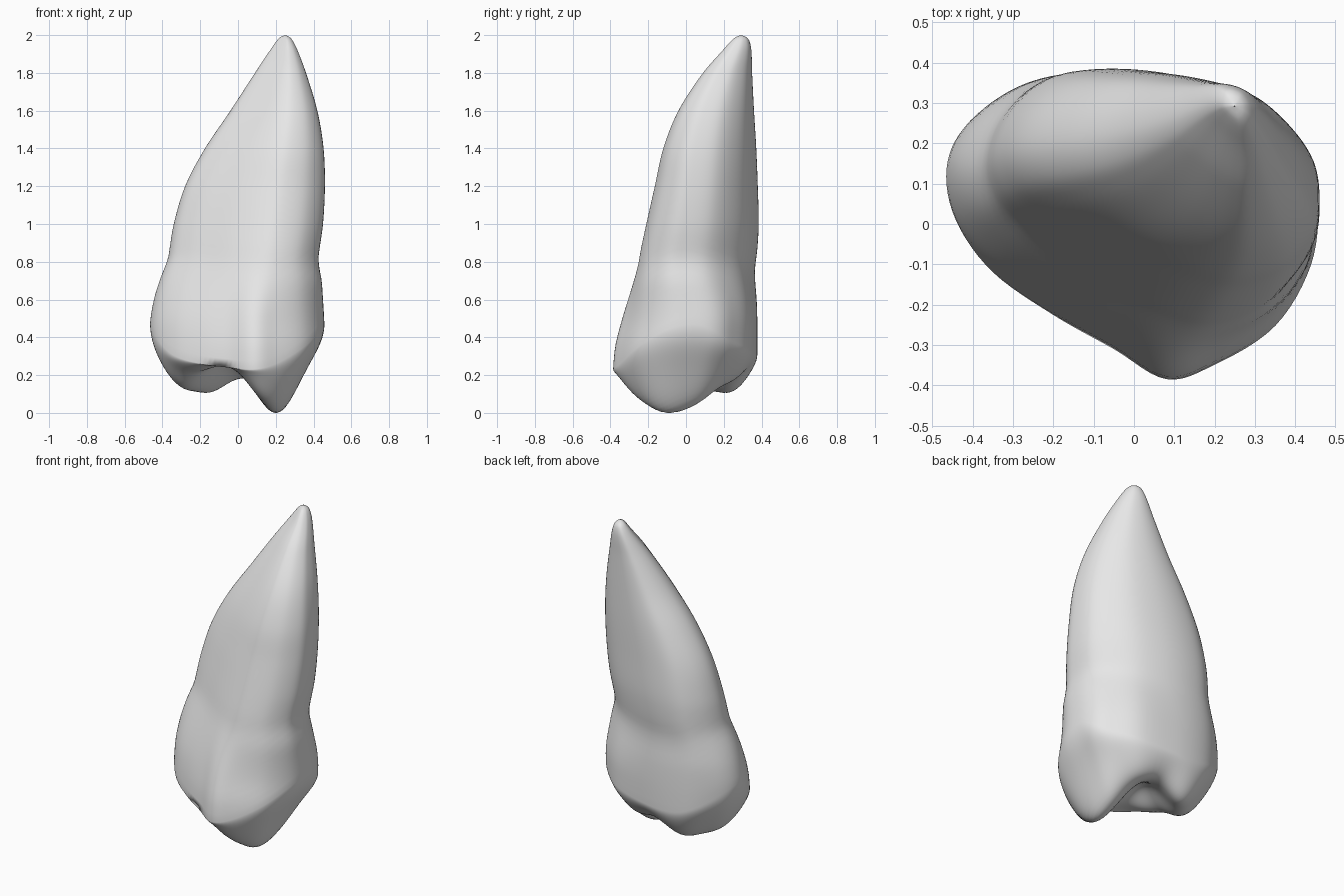
import bpy, bmesh, math
from mathutils import Vector

if "Cube" in bpy.data.objects:
    bpy.data.objects.remove(bpy.data.objects["Cube"], do_unlink=True)

# Crown outline seen from above: x, y, height of the biting rim
CROWN = [
    (.46, .04, .47), (.44, .16, .43), (.37, .25, .38), (.23, .345, .34),
    (0, .385, .31), (-.18, .38, .31), (-.31, .335, .36), (-.42, .24, .44),
    (-.465, .13, .48), (-.44, 0, .41), (-.35, -.12, .31), (-.2, -.225, .26),
    (-.05, -.31, .24), (.08, -.385, .23), (.2, -.35, .26), (.35, -.26, .35),
    (.44, -.12, .44),
]
# Root outline just above the neck, point for point with the crown
ROOT = [
    (.45, .01), (.435, .13), (.36, .235), (.245, .32), (.08, .372), (-.08, .385),
    (-.21, .36), (-.3, .28), (-.34, .18), (-.32, .09), (-.25, .02),
    (-.13, -.06), (0, -.14), (.12, -.195), (.22, -.21), (.345, -.17), (.43, -.08),
]
# Width and depth by height: z, left x, right x, front y, back y
EXTENT = [
    (.2, -.465, .46, -.388, .375), (.35, -.465, .46, -.375, .378),
    (.48, -.465, .457, -.343, .378), (.6, -.445, .45, -.31, .375),
    (.7, -.415, .443, -.28, .367), (.77, -.388, .43, -.258, .366),
    (.82, -.37, .426, -.247, .372), (.87, -.362, .432, -.238, .378),
    (1, -.34, .45, -.21, .385), (1.2, -.28, .46, -.165, .38),
    (1.4, -.175, .453, -.12, .372), (1.6, -.04, .42, -.04, .36),
    (1.8, .09, .36, .09, .35), (1.92, .17, .315, .195, .346),
    (1.97, .205, .29, .24, .335), (1.99, .225, .272, .265, .318),
    (2, .248, .25, .291, .293),
]
# Cusps, ridges and the central pit: x, y, depth, spread in x, spread in y
CUSPS = [(.21, -.12, .26, .11, .15), (-.31, .08, .14, .12, .12),
         (.23, .1, .1, .1, .1), (.14, .27, .08, .1, .08),
         (-.15, .26, .15, .11, .11), (.12, -.3, .08, .08, .08),
         (-.2, -.15, .03, .08, .06), (-.06, 0, -.05, .08, .1)]
FOSSA = .25
STEPS, BODY_RINGS, CAP_RINGS = 6, 60, 30


def smooth_outline(points):
    """Closed Catmull-Rom curve through the points."""
    pts = [Vector(p) for p in points]
    n = len(pts)
    result = []
    for i in range(n):
        a, b, c, d = (pts[(i + k) % n] for k in (-1, 0, 1, 2))
        for s in range(STEPS):
            t = s / STEPS
            result.append(.5 * (2 * b + (c - a) * t
                                + (2 * a - 5 * b + 4 * c - d) * t ** 2
                                + (3 * b - a - 3 * c + d) * t ** 3))
    return result


def normalised(points):
    """Outline scaled to the unit square."""
    xs, ys = [p.x for p in points], [p.y for p in points]
    return [Vector(((p.x - min(xs)) / (max(xs) - min(xs)),
                    (p.y - min(ys)) / (max(ys) - min(ys)))) for p in points]


def extent(z):
    """Smoothly interpolated extent at height z."""
    last = len(EXTENT) - 1
    i = 0
    while i < last - 1 and EXTENT[i + 1][0] < z:
        i += 1
    lo, hi = EXTENT[i], EXTENT[i + 1]
    h = hi[0] - lo[0]
    t = min(max((z - lo[0]) / h, 0), 1)

    def slope(k, col):
        p, q = EXTENT[max(k - 1, 0)], EXTENT[min(k + 1, last)]
        return (q[col] - p[col]) / (q[0] - p[0])

    return [(2 * t**3 - 3 * t**2 + 1) * lo[c] + (3 * t**2 - 2 * t**3) * hi[c]
            + h * ((t**3 - 2 * t**2 + t) * slope(i, c)
                   + (t**3 - t**2) * slope(i + 1, c)) for c in range(1, 5)]


def body_ring(v):
    """Ring on the side wall, from the rim (v = 0) to the root tip (v = 1)."""
    ring = []
    for p, low, high in zip(crown, crown_unit, root_unit):
        z = p.z + v * (2 - p.z)
        x0, x1, y0, y1 = extent(z)
        blend = min(max((z - .45) / .4, 0), 1)
        u = low.lerp(high, blend * blend * (3 - 2 * blend))
        ring.append(Vector((x0 + u.x * (x1 - x0), y0 + u.y * (y1 - y0), z)))
    return ring


def cap_ring(t, base):
    """Ring on the biting surface, t = 1 at the rim and 0 at the middle."""
    rise = 1 - math.sqrt(1 - t ** 4)
    ring = []
    for p in rim:
        x, y = p.x * t, p.y * t
        floor = base - sum(
            depth * math.exp(-((x - cx) / sx)**2 / 2 - ((y - cy) / sy)**2 / 2)
            for cx, cy, depth, sx, sy in CUSPS)
        ring.append(Vector((x, y, floor + (p.z - floor) * rise)))
    return ring


crown = smooth_outline(CROWN)
crown_unit = normalised(crown)
root_unit = normalised(smooth_outline(ROOT))
rim = body_ring(0)

# Set the biting surface so that its lowest cusp touches the ground
cap_steps = [math.sin(k / CAP_RINGS * math.pi / 2) for k in range(CAP_RINGS)]
lowest = min(p.z for t in cap_steps for p in cap_ring(t, FOSSA))

# Rings run from the middle of the biting surface, over the rim, to the tip
rings = [cap_ring(t, FOSSA - lowest) for t in cap_steps]
rings += [body_ring(math.sin(k / BODY_RINGS * math.pi / 2))
          for k in range(BODY_RINGS + 1)]

bm = bmesh.new()
loops = [[bm.verts.new(p) for p in ring] for ring in rings]
count = len(crown)
for low, high in zip(loops, loops[1:]):
    for i in range(count):
        j = (i + 1) % count
        bm.faces.new((low[i], low[j], high[j], high[i]))
bmesh.ops.remove_doubles(bm, verts=bm.verts, dist=.0004)
bmesh.ops.recalc_face_normals(bm, faces=bm.faces)
for face in bm.faces:
    face.smooth = True

mesh = bpy.data.meshes.new("tooth")
bm.to_mesh(mesh)
bm.free()
tooth = bpy.data.objects.new("tooth", mesh)
bpy.context.collection.objects.link(tooth)

# Plain grey surface
grey = bpy.data.materials.new("light grey")
grey.use_nodes = True
colour = (.8, .8, .8, 1)
grey.diffuse_color = colour
grey.node_tree.nodes["Principled BSDF"].inputs["Base Color"].default_value = colour
mesh.materials.append(grey)
